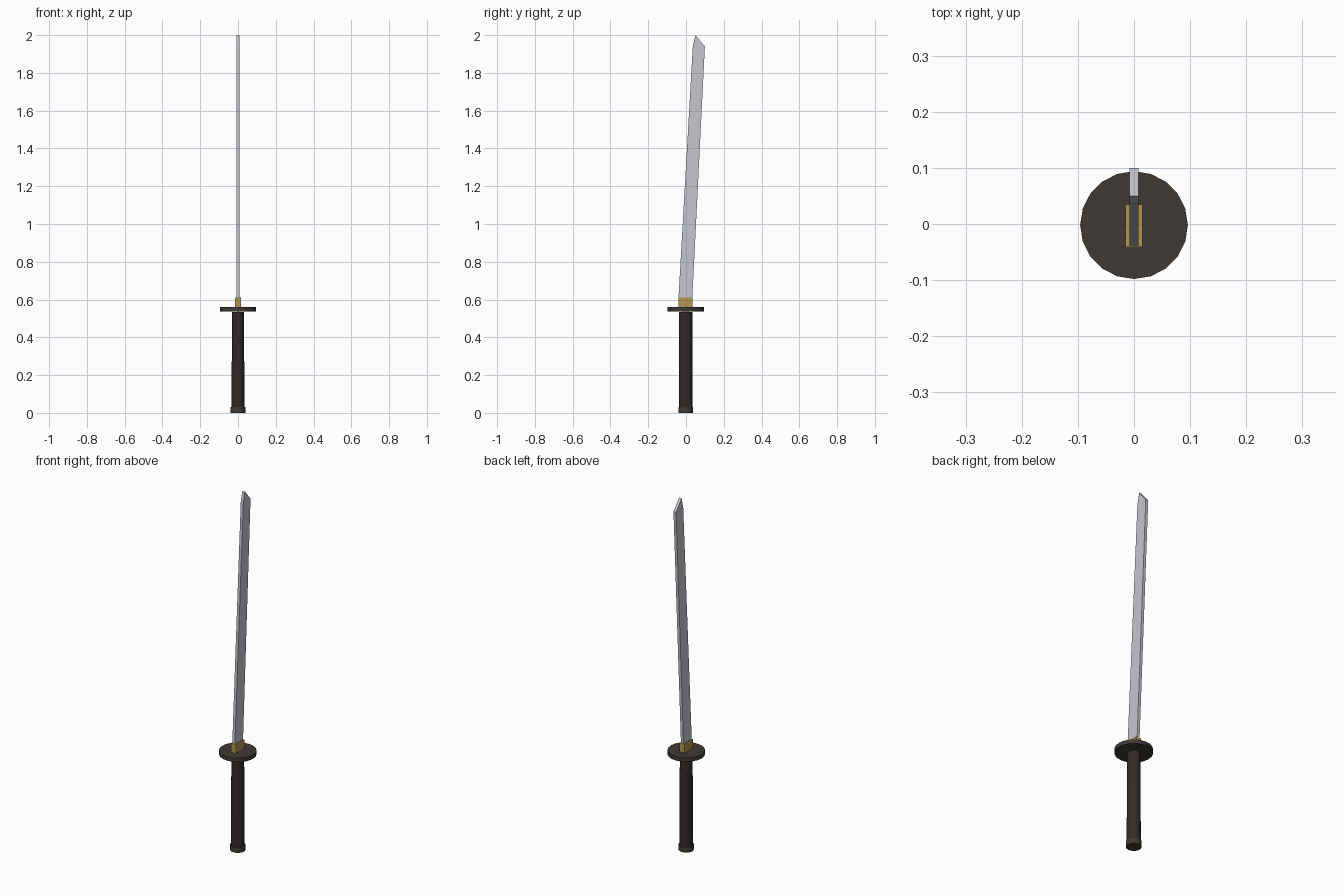
import bpy, bmesh, math

if "Cube" in bpy.data.objects:
    bpy.data.objects.remove(bpy.data.objects["Cube"])

CY = -0.002  # centre line of the grip and guard


def material(name, rgb):
    m = bpy.data.materials.new(name)
    m.diffuse_color = (*rgb, 1)
    m.use_nodes = True
    m.node_tree.nodes["Principled BSDF"].inputs["Base Color"].default_value = m.diffuse_color
    return m


STEEL = material("steel", (0.56, 0.57, 0.62))
BRASS = material("brass", (0.45, 0.31, 0.08))
IRON = material("dark_iron", (0.05, 0.042, 0.034))
WRAP = material("dark_wrap", (0.03, 0.024, 0.022))


def finish(name, bm, mat):
    bmesh.ops.recalc_face_normals(bm, faces=bm.faces)
    me = bpy.data.meshes.new(name)
    bm.to_mesh(me)
    bm.free()
    me.materials.append(mat)
    ob = bpy.data.objects.new(name, me)
    bpy.context.collection.objects.link(ob)
    return ob


def stack(name, rings, sides, mat):
    """Closed solid through elliptical rings (z, radius x, radius y)."""
    bm = bmesh.new()
    loops = []
    for z, rx, ry in rings:
        angles = [2 * math.pi * i / sides for i in range(sides)]
        loops.append([bm.verts.new((rx * math.cos(a), CY + ry * math.sin(a), z)) for a in angles])
    for lo, hi in zip(loops, loops[1:]):
        for i in range(sides):
            j = (i + 1) % sides
            bm.faces.new((lo[i], lo[j], hi[j], hi[i]))
    bm.faces.new(loops[0])
    bm.faces.new(loops[-1])
    return finish(name, bm, mat)


def slab(name, profile, half, mat):
    """Side profile (y, z) given thickness along x."""
    bm = bmesh.new()
    face = bm.faces.new([bm.verts.new((-half, y, z)) for y, z in profile])
    ext = bmesh.ops.extrude_face_region(bm, geom=[face])
    verts = [v for v in ext["geom"] if isinstance(v, bmesh.types.BMVert)]
    bmesh.ops.translate(bm, verts=verts, vec=(2 * half, 0, 0))
    return finish(name, bm, mat)


# Pommel cap, grip and round guard
stack("pommel", [(0, 0.039, 0.039), (0.03, 0.039, 0.039)], 20, IRON)
stack("grip", [(0.03, 0.035, 0.036), (0.535, 0.031, 0.036)], 20, WRAP)
stack("guard", [(0.538, 0.096, 0.096), (0.56, 0.096, 0.096)], 20, IRON)

# Brass collar at the blade root
slab("blade_collar", [(-0.041, 0.56), (0.035, 0.56), (0.035, 0.61), (-0.041, 0.61)], 0.015, BRASS)

# Leaning blade with angled tip
slab("blade", [(-0.04, 0.56), (0.032, 0.56), (0.034, 0.62), (0.1, 1.94),
               (0.05, 2.0), (0.036, 1.94), (-0.039, 0.62)], 0.008, STEEL)

# Tang hidden inside the grip and guard
slab("tang", [(-0.02, 0.45), (0.016, 0.45), (0.016, 0.57), (-0.02, 0.57)], 0.006, STEEL)
